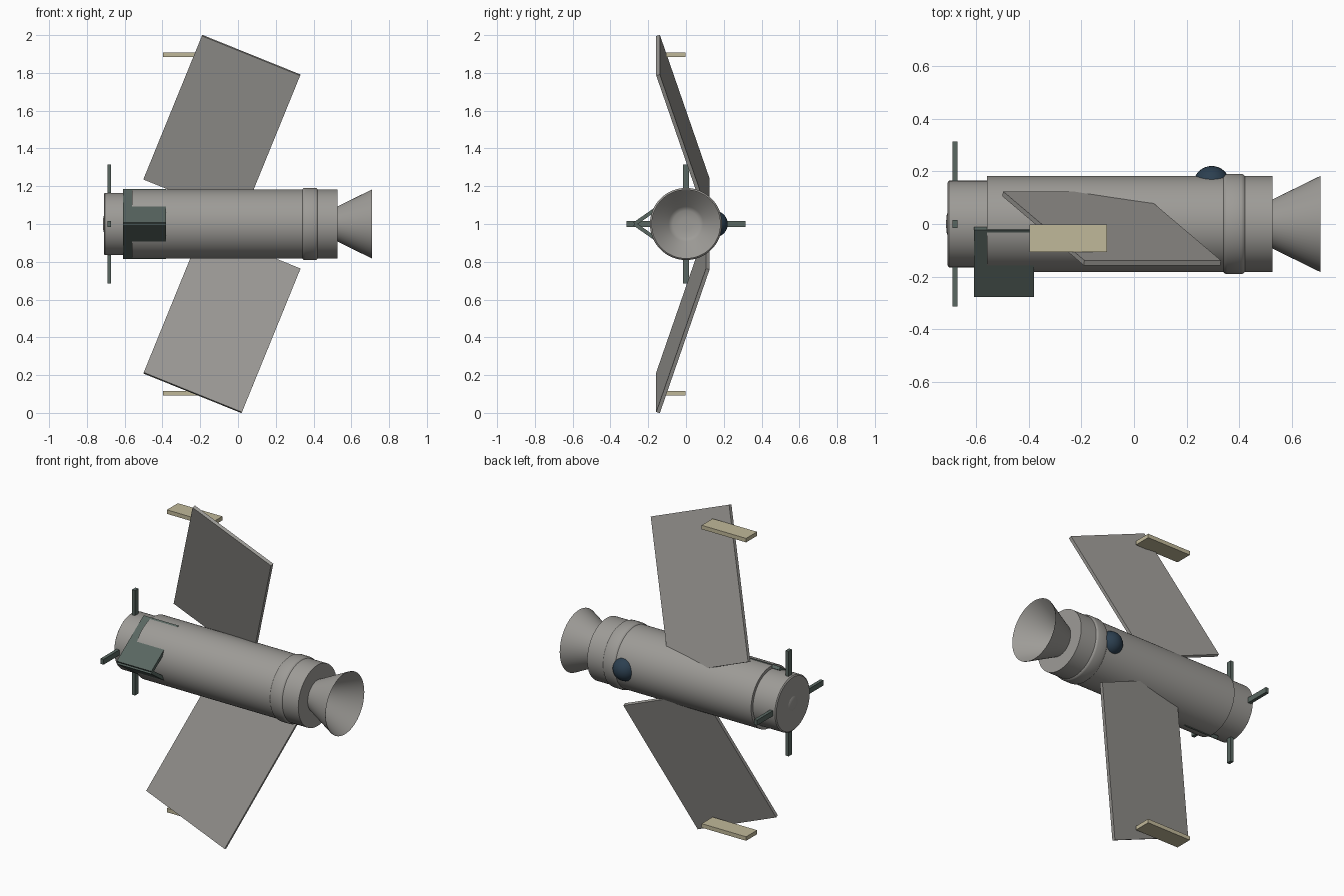
import bpy, bmesh, math
from mathutils import Vector, Matrix

if "Cube" in bpy.data.objects:
    bpy.data.objects.remove(bpy.data.objects["Cube"])


def material(name, rgb):
    m = bpy.data.materials.new(name)
    m.diffuse_color = (*rgb, 1)
    m.use_nodes = True
    m.node_tree.nodes["Principled BSDF"].inputs["Base Color"].default_value = m.diffuse_color
    return m


GREY = material("hull grey", (0.34, 0.33, 0.31))
GREEN = material("dark green", (0.10, 0.135, 0.12))
CREAM = material("cream", (0.53, 0.48, 0.32))
BLUE = material("navy blue", (0.025, 0.05, 0.08))


def finish(name, bm, mat, angle=None):
    bmesh.ops.recalc_face_normals(bm, faces=bm.faces)
    me = bpy.data.meshes.new(name)
    bm.to_mesh(me)
    bm.free()
    me.materials.append(mat)
    if angle:
        me.shade_smooth()
        me.set_sharp_from_angle(angle=math.radians(angle))
    ob = bpy.data.objects.new(name, me)
    bpy.context.collection.objects.link(ob)
    return ob


def lathe(name, profile, mat, angle=35, steps=64):
    """Spin (x, radius) points round the craft's long axis."""
    bm = bmesh.new()
    verts = [bm.verts.new((x, 0, 1 + r)) for x, r in profile]
    edges = [bm.edges.new(p) for p in zip(verts, verts[1:])]
    bmesh.ops.spin(bm, geom=verts + edges, cent=(0, 0, 1), axis=(1, 0, 0),
                   angle=math.tau, steps=steps, use_merge=True)
    bmesh.ops.remove_doubles(bm, verts=bm.verts, dist=1e-5)
    return finish(name, bm, mat, angle)


def slab(name, centre, u, v, size, mat):
    """Box whose sides follow directions u and v, with size (u, v, thickness)."""
    u, v = Vector(u).normalized(), Vector(v).normalized()
    n = u.cross(v).normalized()
    rot = Matrix((u, v, n)).transposed().to_4x4()
    bm = bmesh.new()
    bmesh.ops.create_cube(bm, size=1, matrix=Matrix.Translation(centre) @ rot
                          @ Matrix.Diagonal((*size, 1)))
    return finish(name, bm, mat)


# Hull parts
lathe("main_hull", [(-0.56, 0), (-0.56, 0.183), (0.528, 0.183), (0.528, 0)], GREY)
lathe("nose_section", [(-0.71, 0), (-0.71, 0.158), (-0.705, 0.165),
                       (-0.55, 0.165), (-0.55, 0)], GREY)
lathe("hull_ring", [(0.341, 0.175), (0.341, 0.183), (0.347, 0.189), (0.355, 0.191),
                    (0.408, 0.191), (0.416, 0.189), (0.422, 0.183), (0.422, 0.175)], GREY)
lathe("nose_port", [(-0.716, 0), (-0.715, 0.02), (-0.713, 0.036), (-0.709, 0.045),
                    (-0.70, 0.045), (-0.70, 0)], GREY)
# Hollow engine bell
lathe("engine_bell", [(0.52, 0.09), (0.71, 0.183), (0.707, 0.178), (0.545, 0.092),
                      (0.535, 0.07), (0.531, 0.035), (0.53, 0)], GREY, 50)

# Solar panels: the lower one is the upper one turned half round the y axis
for name, s in (("upper_panel", 1), ("lower_panel", -1)):
    slab(name, (-0.085, -0.0165, 1 + s * 0.5135), (s * 0.52, 0, -s * 0.21),
         (s * 0.31, -0.263, s * 0.76), (0.561, 0.862, 0.02), GREY)

# Cream bars at the panel tips, and the two plates of the V-shaped shield
for name, s in (("upper", 1), ("lower", -1)):
    slab(name + "_tip_bar", (-0.25, -0.054, 1 + s * 0.895), (1, 0, 0), (0, 1, 0),
         (0.295, 0.104, 0.024), CREAM)
    slab(name + "_shield_plate", (-0.495, -0.145, 1 + s * 0.089), (1, 0, 0),
         (0, 0.255, s * 0.178), (0.23, 0.311, 0.02), GREEN)

# Four antenna rods around the nose
for i, (y, z) in enumerate(((0, 1), (1, 0), (0, -1), (-1, 0))):
    slab(f"antenna_rod_{i + 1}", (-0.682, y * 0.2275, 1 + z * 0.2275), (0, y, z),
         (1, 0, 0), (0.175, 0.02, 0.032), GREEN)

# Blue dome on the back
bm = bmesh.new()
bmesh.ops.create_uvsphere(bm, u_segments=32, v_segments=16, radius=0.07,
                          matrix=Matrix.Translation((0.296, 0.151, 1)))
finish("window_dome", bm, BLUE, 35)
